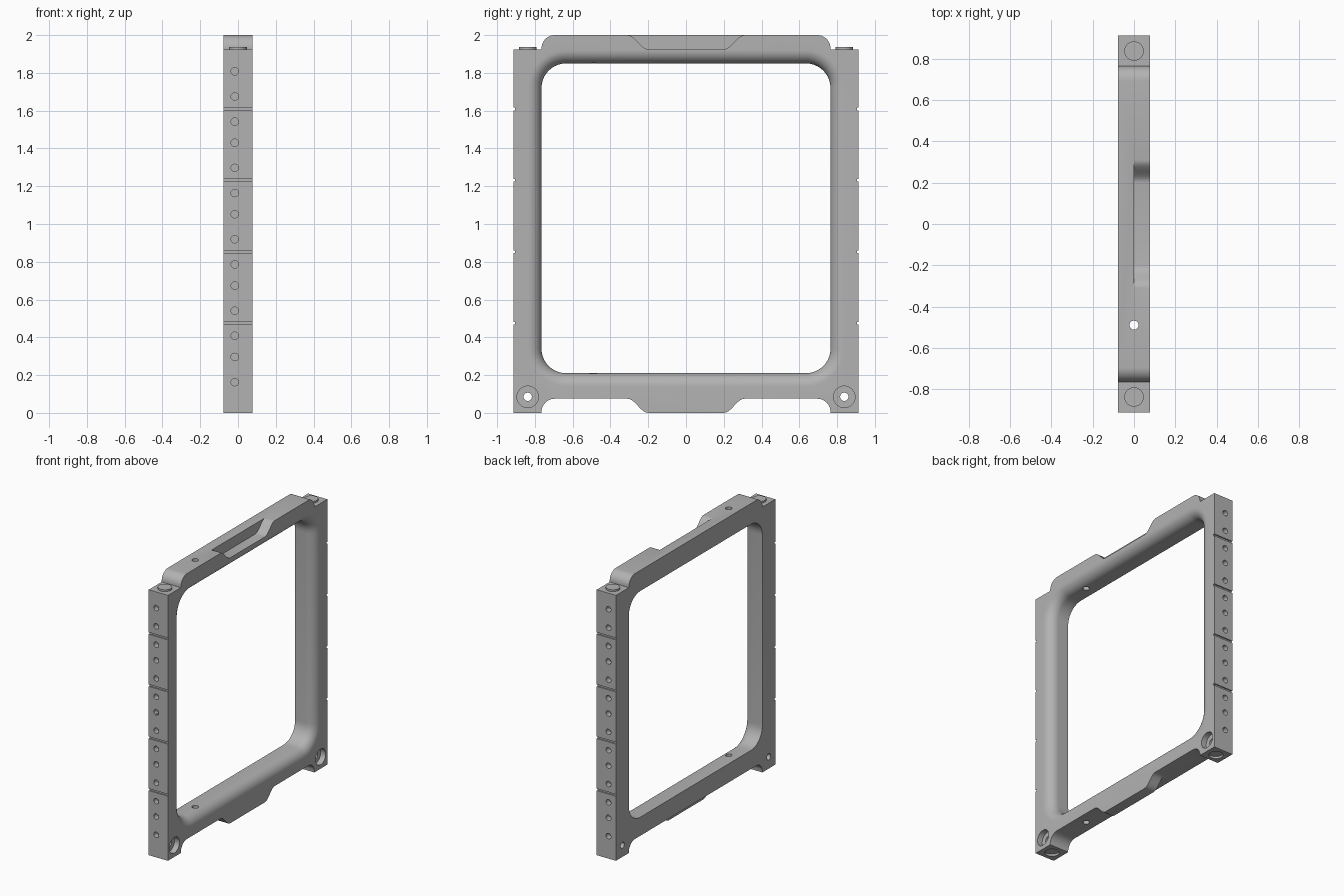
import bpy, bmesh
from math import sin, cos, pi, radians
from mathutils import Matrix, Vector

W = 0.077       # half thickness of the frame
Y = 0.913       # half width
YI = 0.765      # half width of the opening
STEP = 0.075    # height of the stacking step
SEG = 10

if "Cube" in bpy.data.objects:
    bpy.data.objects.remove(bpy.data.objects["Cube"])

gray = bpy.data.materials.new("plain gray")
gray.use_nodes = True
color = (0.45, 0.45, 0.45, 1)
gray.diffuse_color = color
gray.node_tree.nodes["Principled BSDF"].inputs["Base Color"].default_value = color


def new_object(name, bm):
    bmesh.ops.recalc_face_normals(bm, faces=bm.faces)
    mesh = bpy.data.meshes.new(name)
    bm.to_mesh(mesh)
    bm.free()
    mesh.materials.append(gray)
    obj = bpy.data.objects.new(name, mesh)
    bpy.context.collection.objects.link(obj)
    return obj


def loft(name, rings):
    """Skin equal-length (y, z) rings placed at successive x positions."""
    bm = bmesh.new()
    rows = [[bm.verts.new((x, y, z)) for y, z in pts] for x, pts in rings]
    n = len(rows[0])
    for a, b in zip(rows, rows[1:]):
        for i in range(n):
            j = (i + 1) % n
            bm.faces.new((a[i], a[j], b[j], b[i]))
    bm.faces.new(rows[0])
    bm.faces.new(rows[-1])
    return new_object(name, bm)


def box(name, lo, hi):
    lo, hi = Vector(lo), Vector(hi)
    bm = bmesh.new()
    bmesh.ops.create_cube(bm, size=1, matrix=Matrix.Translation((lo + hi) / 2)
                          @ Matrix.Diagonal((*(hi - lo), 1)))
    return new_object(name, bm)


def rod(name, center, axis, radius, length, sides=24):
    bm = bmesh.new()
    turn = Vector((0, 0, 1)).rotation_difference(Vector(axis)).to_matrix().to_4x4()
    bmesh.ops.create_cone(bm, cap_ends=True, segments=sides, radius1=radius,
                          radius2=radius, depth=length,
                          matrix=Matrix.Translation(center) @ turn)
    return new_object(name, bm)


def arc(cy, cz, r, start, end):
    return [(cy + r * cos(radians(start + (end - start) * i / SEG)),
             cz + r * sin(radians(start + (end - start) * i / SEG)))
            for i in range(SEG + 1)]


def mirrored(half):
    """Close a right-hand chain of points with its mirror image."""
    return half + [(-y, z) for y, z in reversed(half)]


def s_curve(y0, z0, y1, z1):
    return [(y0 + (y1 - y0) * t, z0 + (z1 - z0) * (1 - cos(pi * t)) / 2)
            for t in (i / SEG for i in range(SEG + 1))]


def rounded_opening(o):
    r = 0.13 + o
    y, top, low = YI + o - r, 1.85 + o - r, 0.21 - o + r
    return mirrored(arc(y, low, r, -90, 0) + arc(y, top, r, 0, 90))


# Main frame outline: tab, undercut, feet, posts, rounded top rail
r = 0.07
half = s_curve(0.2, 0, 0.31, STEP)
half += arc(YI - r, STEP - r, r, 90, 0)[:-1]
half += [(YI, 0), (Y, 0), (Y, 2 - STEP), (YI, 2 - STEP)]
half += arc(YI - r, 2 - r, r, 0, 90)
outline = mirrored(half)
frame = loft("frame", [(-W, outline), (W, outline)])

# Opening with a rounded inner edge on the left face
steps = [i * pi / 2 / SEG for i in range(SEG + 1)]
rings = [(-W - 0.05, rounded_opening(0))]
rings += [(W - r + r * sin(t), rounded_opening(r - r * cos(t))) for t in steps]
rings += [(W + 0.05, rounded_opening(r))]
cutters = [loft("opening_cutter", rings)]

# Top rail recess, and removal of the tab from the right half
recess = mirrored(s_curve(0.2, 2 - STEP, 0.31, 2) + [(0.31, 2.1)])
cutters.append(loft("recess_cutter", [(0, recess), (W + 0.05, recess)]))
cutters.append(box("tab_cutter", (-W - 0.05, -0.35, -0.05), (0, 0.35, STEP)))

# Vertical hole through both rails
cutters.append(rod("rail_hole_cutter", (0, -0.49, 1), (0, 0, 1), 0.022, 2.4))

for side in (-1, 1):
    py = side * 0.838
    # Counterbored corner holes and sockets under the feet
    cutters.append(rod("corner_bore", (W, py, 0.085), (1, 0, 0), 0.057, 0.08, 32))
    cutters.append(rod("corner_hole", (0, py, 0.085), (1, 0, 0), 0.022, 0.4))
    cutters.append(rod("foot_socket", (0, py, 0), (0, 0, 1), 0.047, 0.03, 32))
    # Rows of side holes, with grooves between the groups
    for group in range(5):
        base = 0.03 + group * 0.378
        for k in range(3):
            z = base + k * 0.133
            if 0.1 < z < 1.9:
                cutters.append(rod("side_hole", (-0.017, side * Y, z),
                                   (0, 1, 0), 0.02, 0.08, 20))
        if group:
            z = base + 0.077
            ends = sorted((side * (Y - 0.009), side * (Y + 0.05)))
            cutters.append(box("groove", (-W - 0.05, ends[0], z - 0.007 - 0.01),
                               (W + 0.05, ends[1], z + 0.007 - 0.01)))

# Carve the frame
bpy.context.view_layer.objects.active = frame
for cutter in cutters:
    mod = frame.modifiers.new("cut", 'BOOLEAN')
    mod.operation = 'DIFFERENCE'
    mod.solver = 'EXACT'
    mod.object = cutter
    bpy.ops.object.modifier_apply(modifier=mod.name)
    bpy.data.objects.remove(cutter)

# Locating pins on the post tops
pins = [rod(name, (0, side * 0.838, 2 - STEP), (0, 0, 1), 0.047, 0.026, 32)
        for side, name in ((-1, "front_pin"), (1, "back_pin"))]

for obj in [frame] + pins:
    bpy.ops.object.select_all(action='DESELECT')
    obj.select_set(True)
    bpy.context.view_layer.objects.active = obj
    bpy.ops.object.shade_smooth_by_angle(angle=radians(30))
